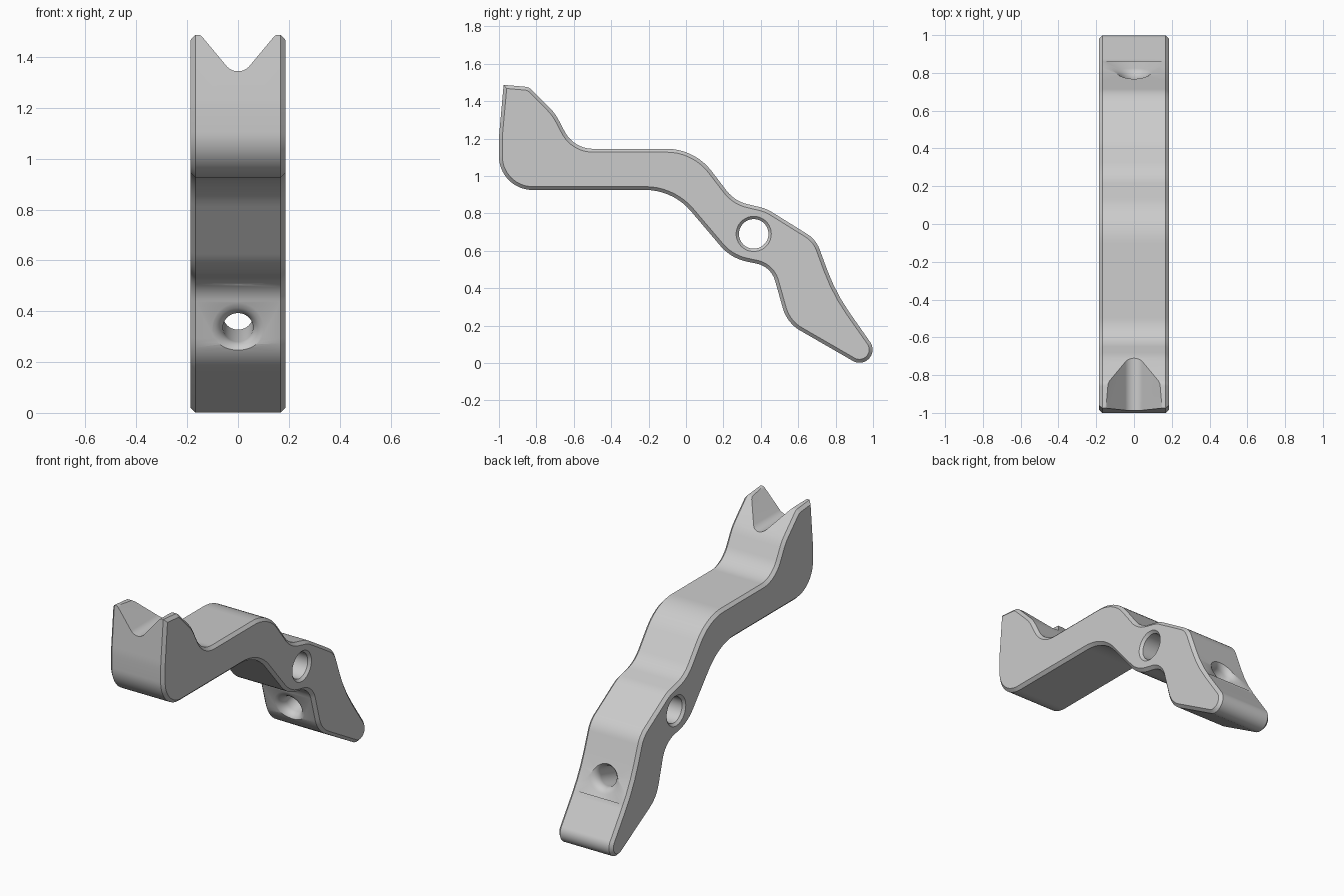
import bpy, bmesh, math
from mathutils import Vector, Matrix

cube = bpy.data.objects.get("Cube")
if cube:
    bpy.data.objects.remove(cube, do_unlink=True)

HALF = 0.186      # half the width of the arm
CHAMFER = 0.018


def rounded(corners):
    """Turn (u, v, radius) corners into a closed outline with filleted corners."""
    out = []
    for i, (u, v, r) in enumerate(corners):
        p = Vector((u, v))
        if r == 0:
            out.append(p)
            continue
        a = (Vector(corners[i - 1][:2]) - p).normalized()
        b = (Vector(corners[(i + 1) % len(corners)][:2]) - p).normalized()
        half = a.angle(b) / 2
        centre = p + (a + b).normalized() * (r / math.sin(half))
        start = p + a * (r / math.tan(half)) - centre
        sweep = start.angle_signed(p + b * (r / math.tan(half)) - centre)
        steps = max(3, math.ceil(abs(sweep) / math.radians(6)))
        for k in range(steps + 1):
            out.append(centre + Matrix.Rotation(-sweep * k / steps, 2) @ start)
    return out


def finish(name, bm):
    bmesh.ops.recalc_face_normals(bm, faces=bm.faces)
    mesh = bpy.data.meshes.new(name)
    bm.to_mesh(mesh)
    bm.free()
    obj = bpy.data.objects.new(name, mesh)
    bpy.context.collection.objects.link(obj)
    return obj


def prism(name, outline, place, depth, chamfer=0):
    """Extrude an outline along a direction, optionally chamfering both rims."""
    bm = bmesh.new()
    cap = bm.faces.new([bm.verts.new(place(p)) for p in outline])
    geom = bmesh.ops.extrude_face_region(bm, geom=[cap])["geom"]
    other = [g for g in geom if isinstance(g, bmesh.types.BMFace)][0]
    bmesh.ops.translate(bm, vec=depth, verts=other.verts)
    if chamfer:
        rims = list({e for f in bm.faces if len(f.verts) > 4 for e in f.edges})
        bmesh.ops.recalc_face_normals(bm, faces=bm.faces)
        bmesh.ops.bevel(bm, geom=rims, offset=chamfer, segments=1,
                        affect='EDGES', clamp_overlap=False)
    return finish(name, bm)


def lathe(name, profile, centre, axis, sides=64):
    """Revolve (distance, radius) points around an axis."""
    turn = Vector(axis).to_track_quat('Z', 'Y')
    bm = bmesh.new()
    rings = []
    for d, r in profile:
        rings.append([bm.verts.new(Vector(centre) + turn @ Vector(
            (r * math.cos(math.tau * k / sides), r * math.sin(math.tau * k / sides), d)))
            for k in range(sides)])
    for lo, hi in zip(rings, rings[1:]):
        for k in range(sides):
            n = (k + 1) % sides
            bm.faces.new((lo[k], lo[n], hi[n], hi[k]))
    bm.faces.new(rings[0])
    bm.faces.new(rings[-1])
    return finish(name, bm)


# Arm: side outline as (y, z, corner radius)
side = [
    (-0.975, 1.487, 0), (-0.84, 1.475, 0.05), (-0.70, 1.335, 0.25),
    (-0.60, 1.145, 0.17), (0.045, 1.145, 0.30), (0.26, 0.865, 0.20),
    (0.43, 0.825, 0.20), (0.695, 0.66, 0.16), (0.80, 0.375, 1.0),
    (1.166, -0.147, 0.07), (0.54, 0.214, 0.20), (0.455, 0.515, 0.13),
    (0.24, 0.56, 0.25), (-0.07, 0.925, 0.32), (-1.0, 0.925, 0.18),
    (-1.0, 1.21, 0.6),
]
arm = prism("lever_arm", rounded(side), lambda p: (-HALF, p.x, p.y),
            (2 * HALF, 0, 0), CHAMFER)

# Notch cutter: rounded V with softened lips
notch = [(0, 1.31, 0.06), (0.149, 1.489, 0.03), (0.3, 1.489, 0), (0.3, 1.7, 0),
         (-0.3, 1.7, 0), (-0.3, 1.489, 0), (-0.149, 1.489, 0.03)]
notch_cutter = prism("notch_cutter", rounded(notch), lambda p: (p.x, -1.2, p.y), (0, 0.75, 0))

# Pivot hole cutter: straight bore with chamfered mouths
mouth = [(HALF - 0.015, 0.079), (HALF + 0.015, 0.109)]
bore = [(-d, r) for d, r in reversed(mouth)] + mouth
pivot_cutter = lathe("pivot_cutter", bore, (0, 0.362, 0.69), (1, 0, 0))

# Cord hole cutter: bore with softly flared mouths
R, F, REACH = 0.059, 0.055, 0.152
flare = []
for k in range(9):
    t = math.radians(75 * k / 8)
    flare.append((REACH - F + F * math.sin(t), R + F * (1 - math.cos(t))))
flare.append((REACH + 0.03, R + 2.6 * F))
bore = [(-d, r) for d, r in reversed(flare)] + flare
cord_cutter = lathe("cord_cutter", bore, (0, 0.655, 0.36), (0, 0.97, 0.24))

# Cut, then bake the result and drop the cutters
cutters = [notch_cutter, pivot_cutter, cord_cutter]
for cutter in cutters:
    cutter.hide_render = True
    mod = arm.modifiers.new(cutter.name, 'BOOLEAN')
    mod.operation = 'DIFFERENCE'
    mod.solver = 'EXACT'
    mod.object = cutter
graph = bpy.context.evaluated_depsgraph_get()
baked = bpy.data.meshes.new_from_object(arm.evaluated_get(graph))
arm.modifiers.clear()
arm.data = baked
for cutter in cutters:
    bpy.data.objects.remove(cutter, do_unlink=True)

# Plain grey finish
grey = bpy.data.materials.new("light_grey")
grey.use_nodes = True
colour = (0.6, 0.6, 0.6, 1)
grey.diffuse_color = colour
grey.node_tree.nodes["Principled BSDF"].inputs["Base Color"].default_value = colour
arm.data.materials.clear()
arm.data.materials.append(grey)

bpy.ops.object.select_all(action='DESELECT')
arm.select_set(True)
bpy.context.view_layer.objects.active = arm
bpy.ops.object.shade_smooth_by_angle(angle=math.radians(28))
